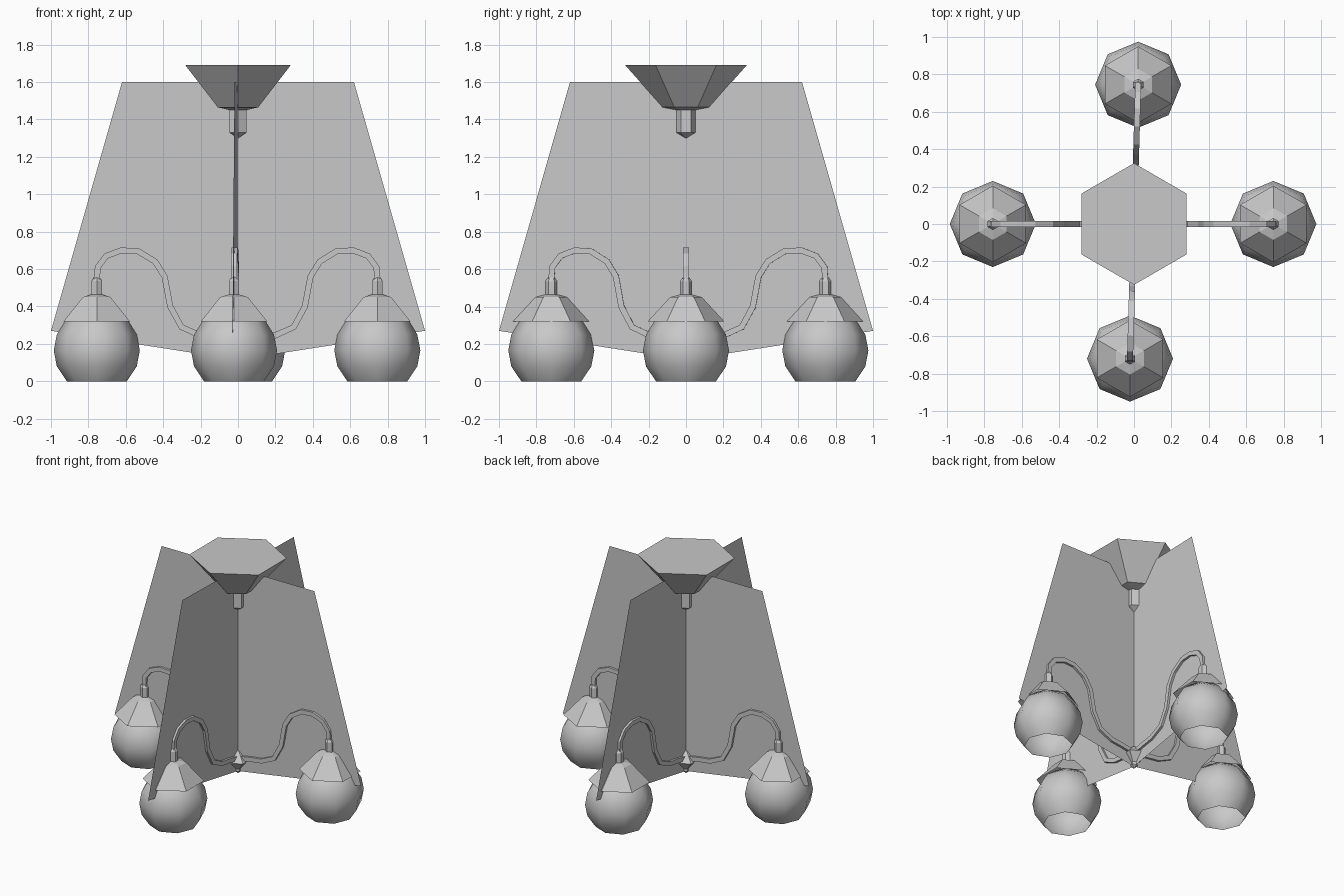
import bpy, bmesh, math
from mathutils import Vector, Matrix

cube = bpy.data.objects.get("Cube")
if cube:
    bpy.data.objects.remove(cube, do_unlink=True)

GREY = (0.58, 0.58, 0.58, 1)
metal = bpy.data.materials.new("plain_grey")
metal.use_nodes = True
metal.diffuse_color = GREY
metal.node_tree.nodes["Principled BSDF"].inputs["Base Color"].default_value = GREY


def finish(name, bm, smooth=False, recalc=True):
    if recalc:
        bmesh.ops.recalc_face_normals(bm, faces=bm.faces)
    for f in bm.faces:
        f.smooth = smooth
    mesh = bpy.data.meshes.new(name)
    bm.to_mesh(mesh)
    bm.free()
    mesh.materials.append(metal)
    obj = bpy.data.objects.new(name, mesh)
    bpy.context.collection.objects.link(obj)
    return obj


def lathe(name, profile, sides, centre=(0, 0), smooth=False, cap_ends=(False, False)):
    """Turn (radius, height) points round a vertical axis, one corner on +y."""
    bm = bmesh.new()
    rings = []
    for r, z in profile:
        ring = []
        for i in range(sides):
            a = math.pi / 2 + math.tau * i / sides
            ring.append(bm.verts.new((centre[0] + r * math.cos(a),
                                      centre[1] + r * math.sin(a), z)))
        rings.append(ring)
    for low, high in zip(rings, rings[1:]):
        for i in range(sides):
            j = (i + 1) % sides
            bm.faces.new((low[i], low[j], high[j], high[i]))
    for wanted, ring in zip(cap_ends, (rings[0], rings[-1])):
        if wanted:
            bm.faces.new(ring)
    return finish(name, bm, smooth)


def card(name, angle):
    """Thin upright panel with a shallow pointed lower edge."""
    bm = bmesh.new()
    outline = [(-0.62, 1.6), (-1, 0.27), (0, 0.115), (1, 0.27), (0.62, 1.6)]
    bm.faces.new([bm.verts.new((x, 0, z)) for x, z in outline])
    bmesh.ops.rotate(bm, verts=bm.verts, matrix=Matrix.Rotation(angle, 3, 'Z'))
    return finish(name, bm, recalc=False)


def arm(name, angle, reach):
    """Square bar swept along an S-shaped path, from hub to lamp."""
    path = [(0.03, 0.22), (0.12, 0.235), (0.2, 0.245), (0.3, 0.29), (0.36, 0.4),
            (0.39, 0.56), (0.44, 0.64), (0.53, 0.695), (0.62, 0.7),
            (0.7, 0.67), (0.745, 0.61), (0.75, 0.53)]
    pts = [Vector((r * reach / 0.75, 0, z)) for r, z in path]
    half = 0.016
    side = Vector((0, half, 0))
    bm = bmesh.new()
    rings = []
    for i, p in enumerate(pts):
        t = (pts[min(i + 1, len(pts) - 1)] - pts[max(i - 1, 0)]).normalized()
        n = Vector((-t.z, 0, t.x)) * half
        rings.append([bm.verts.new(p + v) for v in (n + side, n - side, -n - side, side - n)])
    for a, b in zip(rings, rings[1:]):
        for i in range(4):
            j = (i + 1) % 4
            bm.faces.new((a[i], a[j], b[j], b[i]))
    bm.faces.new(rings[0])
    bm.faces.new(rings[-1])
    bmesh.ops.rotate(bm, verts=bm.verts, matrix=Matrix.Rotation(angle, 3, 'Z'))
    return finish(name, bm)


# Ceiling mount with its short drop stem
lathe("ceiling_mount", [(0.325, 1.69), (0.125, 1.465), (0.05, 1.45)], 6,
      cap_ends=(True, False))
lathe("mount_stem", [(0.052, 1.46), (0.052, 1.33), (0.002, 1.3)], 6,
      cap_ends=(True, True))

# Crossed panels
TILT = math.radians(-1.7)
card("panel_across", 0)
card("panel_along", math.pi / 2 + TILT)

# Lower hub
lathe("lower_hub", [(0.002, 0.27), (0.03, 0.25), (0.08, 0.2), (0.025, 0.14),
                    (0.025, 0.12), (0.002, 0.1)], 6, cap_ends=(True, True))

# Four arms, each carrying a globe, a shade cap and a socket
GLOBE_R, GLOBE_Z = 0.23, 0.165
globe_profile = [(math.sqrt(GLOBE_R ** 2 - (z - GLOBE_Z) ** 2), z)
                 for z in (0, 0.08, 0.165, 0.25, 0.32, 0.37)]
lamps = {
    "left": (0, 0.745),
    "right": (math.pi, 0.755),
    "front": (-math.pi / 2 + TILT, 0.72),
    "back": (math.pi / 2 + TILT, 0.745),
}
for label, (angle, reach) in lamps.items():
    spot = (reach * math.cos(angle), reach * math.sin(angle))
    arm(label + "_arm", angle, reach)
    lathe(label + "_globe", globe_profile, 8, spot, smooth=True, cap_ends=(False, True))
    lathe(label + "_shade_cap", [(0.205, 0.32), (0.085, 0.45), (0.03, 0.465)], 6, spot)
    lathe(label + "_socket", [(0.032, 0.44), (0.032, 0.535), (0.018, 0.555)], 6, spot,
          cap_ends=(True, True))
